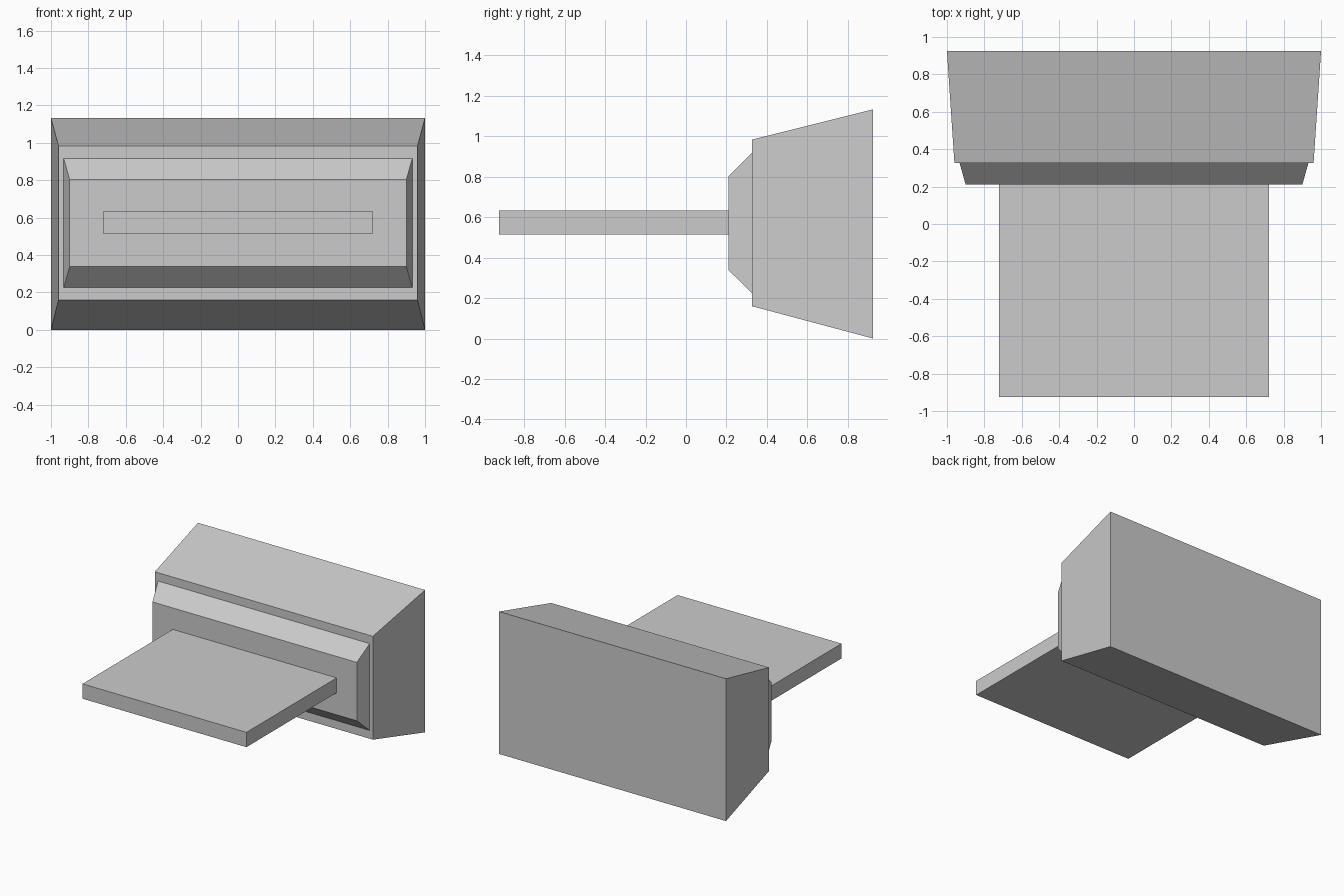
import bpy
import bmesh

cube = bpy.data.objects.get("Cube")
if cube:
    bpy.data.objects.remove(cube, do_unlink=True)


def tapered_block(name, front, back):
    """Block lofted between two rectangles, each (y, half_width, z_low, z_high)."""
    bm = bmesh.new()
    rings = []
    for y, half, low, high in (front, back):
        corners = ((-half, low), (half, low), (half, high), (-half, high))
        rings.append([bm.verts.new((x, y, z)) for x, z in corners])
    near, far = rings
    bm.faces.new(near)
    bm.faces.new(far[::-1])
    for i in range(4):
        j = (i + 1) % 4
        bm.faces.new((near[i], far[i], far[j], near[j]))
    bmesh.ops.recalc_face_normals(bm, faces=bm.faces)
    mesh = bpy.data.meshes.new(name)
    bm.to_mesh(mesh)
    bm.free()
    obj = bpy.data.objects.new(name, mesh)
    bpy.context.collection.objects.link(obj)
    return obj


# Main body, flaring towards the back
tapered_block("housing", (0.325, 0.96, 0.16, 0.983), (0.925, 1.0, 0.0, 1.133))

# Chamfered raised panel on the housing front
tapered_block("front_bezel", (0.21, 0.90, 0.338, 0.803), (0.325, 0.932, 0.226, 0.917))

# Flat tongue projecting forward from the panel
tapered_block("tongue", (-0.925, 0.722, 0.514, 0.632), (0.21, 0.722, 0.514, 0.632))
